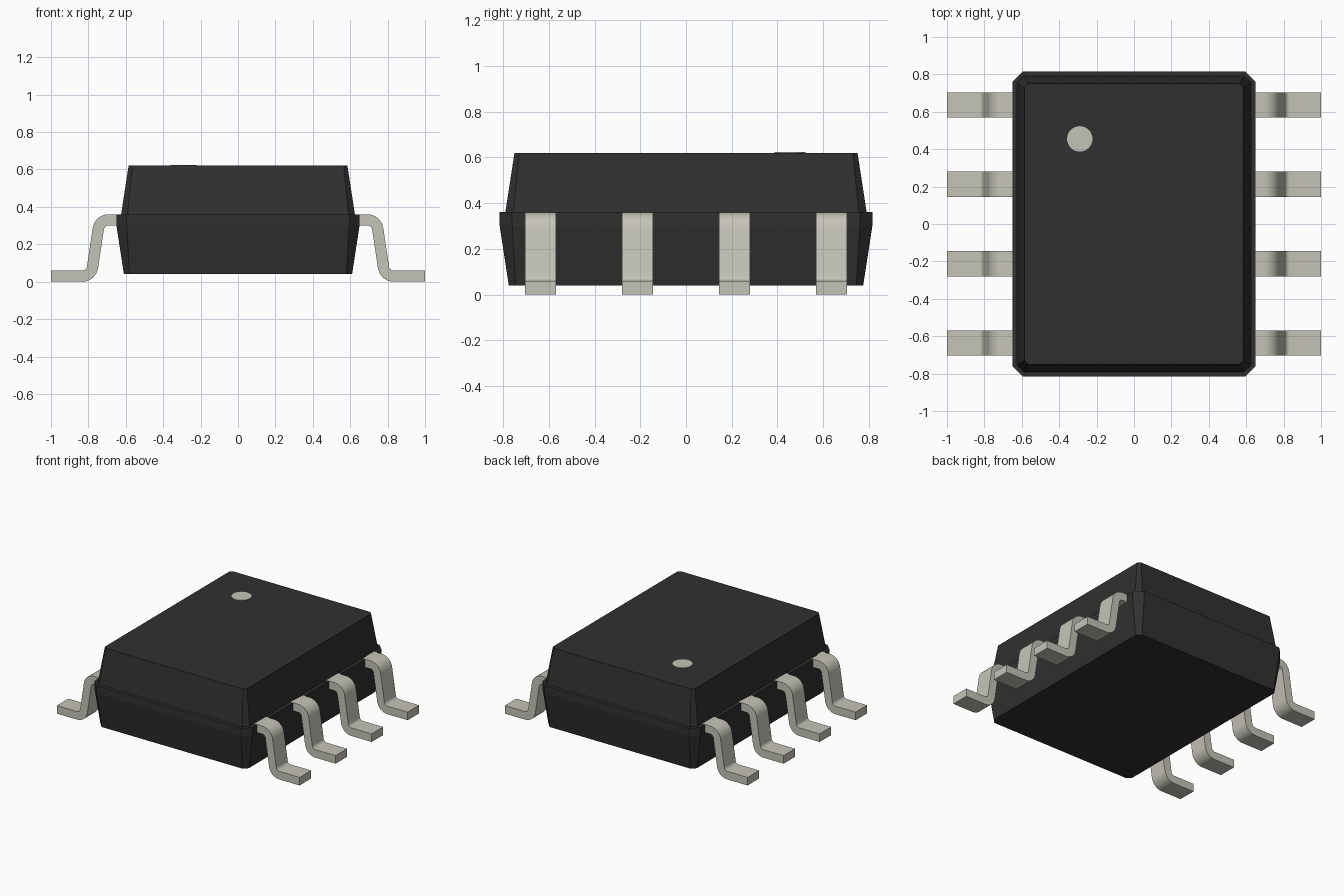
import bpy, bmesh, math
from mathutils import Vector

cube = bpy.data.objects.get("Cube")
if cube:
    bpy.data.objects.remove(cube)


def material(name, rgb):
    m = bpy.data.materials.new(name)
    m.use_nodes = True
    m.diffuse_color = (*rgb, 1)
    m.node_tree.nodes["Principled BSDF"].inputs["Base Color"].default_value = (*rgb, 1)
    return m


black = material("black plastic", (0.03, 0.03, 0.03))
metal = material("tin plating", (0.56, 0.55, 0.48))


def add_object(name, bm, mat):
    bmesh.ops.recalc_face_normals(bm, faces=bm.faces)
    mesh = bpy.data.meshes.new(name)
    bm.to_mesh(mesh)
    bm.free()
    mesh.materials.append(mat)
    obj = bpy.data.objects.new(name, mesh)
    bpy.context.collection.objects.link(obj)
    return obj


# Moulded case: stacked rectangles with cut corners
def ring(bm, hx, hy, cut, z):
    quarter = [(hx, hy - cut), (hx - cut, hy)]
    pts = quarter + [(-x, y) for x, y in reversed(quarter)]
    pts += [(-x, -y) for x, y in pts]
    return [bm.verts.new((x, y, z)) for x, y in pts]


bm = bmesh.new()
levels = [(0.61, 0.775, 0.03, 0.04), (0.65, 0.815, 0.055, 0.30),
          (0.65, 0.815, 0.055, 0.36), (0.625, 0.79, 0.035, 0.36),
          (0.585, 0.75, 0.02, 0.62)]
rings = [ring(bm, *level) for level in levels]
for a, b in zip(rings, rings[1:]):
    for i in range(len(a)):
        j = (i + 1) % len(a)
        bm.faces.new((a[i], a[j], b[j], b[i]))
bm.faces.new(rings[0])
bm.faces.new(rings[-1])
add_object("case", bm, black)

# Round marker on the top
bm = bmesh.new()
bmesh.ops.create_cone(bm, cap_ends=True, segments=32, radius1=0.068,
                      radius2=0.068, depth=0.006)
bmesh.ops.translate(bm, verts=bm.verts, vec=(-0.29, 0.455, 0.62))
add_object("marker_dot", bm, metal)


# Gull-wing lead: a centre line with two rounded bends, thickened
def lead_outline(half, radius, steps):
    start, top, low, end = (Vector(p) for p in
                            ((0.6, 0.33), (0.74, 0.33), (0.785, 0.03), (1.0, 0.03)))
    slope = (low - top).normalized()
    angle = math.atan2(slope.y, slope.x)
    tangent = radius * math.tan(-angle / 2)
    path = [(start, 0.0)]
    for corner, a0, a1, turn in ((top, 0.0, angle, -1), (low, angle, 0.0, 1)):
        side = Vector((-math.sin(a0), math.cos(a0))) * turn
        along = Vector((math.cos(a0), math.sin(a0)))
        centre = corner - along * tangent + side * radius
        for i in range(steps + 1):
            a = a0 + (a1 - a0) * i / steps
            normal = Vector((-math.sin(a), math.cos(a)))
            path.append((centre - normal * turn * radius, a))
    path.append((end, 0.0))
    upper, lower = [], []
    for p, a in path:
        normal = Vector((-math.sin(a), math.cos(a))) * half
        upper.append(p + normal)
        lower.append(p - normal)
    return upper, lower


upper, lower = lead_outline(0.03, 0.055, 8)


def add_lead(name, side, y, width):
    bm = bmesh.new()
    rows = [[bm.verts.new((side * u.x, y + d, u.y)),
             bm.verts.new((side * u.x, y - d, u.y)),
             bm.verts.new((side * l.x, y - d, l.y)),
             bm.verts.new((side * l.x, y + d, l.y))]
            for u, l in zip(upper, lower) for d in (width / 2,)]
    for a, b in zip(rows, rows[1:]):
        for i in range(4):
            j = (i + 1) % 4
            bm.faces.new((a[i], a[j], b[j], b[i]))
    bm.faces.new(rows[0])
    bm.faces.new(rows[-1])
    obj = add_object(name, bm, metal)
    bpy.ops.object.select_all(action="DESELECT")
    obj.select_set(True)
    bpy.context.view_layer.objects.active = obj
    bpy.ops.object.shade_smooth_by_angle(angle=math.radians(30))


for label, side in (("left", 1), ("right", -1)):
    for n in range(4):
        add_lead(f"{label}_lead_{n + 1}", side, (n - 1.5) * 0.424, 0.135)
